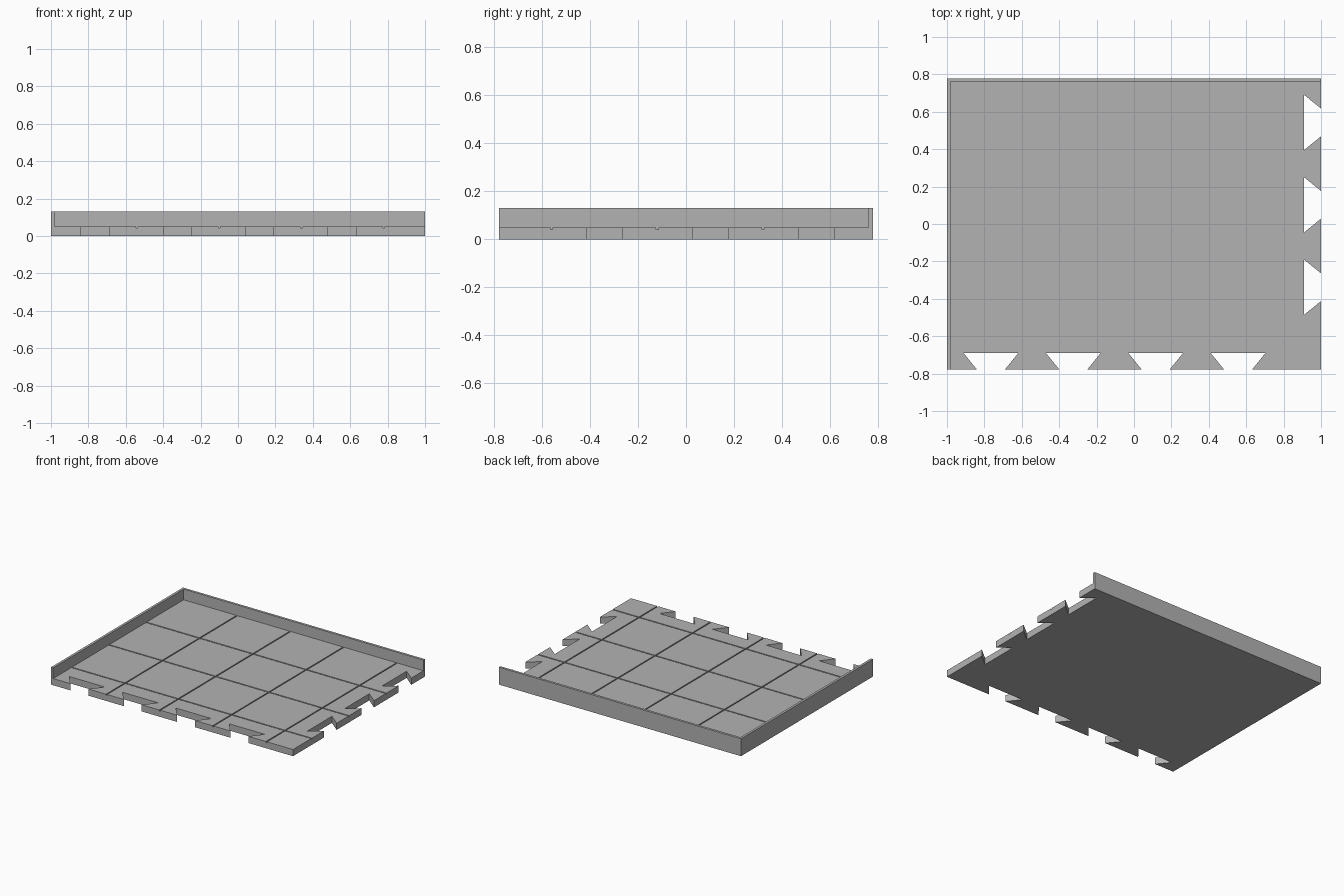
import bpy, bmesh

cube = bpy.data.objects.get("Cube")
if cube:
    bpy.data.objects.remove(cube, do_unlink=True)

HX, HY = 1.0, 0.779            # half width and half depth
WALL = 0.018                   # rim wall thickness
FLOOR_Z, WALL_Z = 0.05, 0.13
PITCH = 0.4405                 # tile spacing
GROOVE_W, GROOVE_BOTTOM = 0.009, 0.042
SOCKET_DEPTH, SOCKET_IN, SOCKET_OUT = 0.09, 0.147, 0.074

grey = bpy.data.materials.new("plain_grey")
grey.use_nodes = True
COLOUR = (0.45, 0.45, 0.45, 1)
grey.diffuse_color = COLOUR
grey.node_tree.nodes["Principled BSDF"].inputs["Base Color"].default_value = COLOUR


def prism(name, outline, z0, z1):
    """Extrude a flat outline from z0 to z1."""
    bm = bmesh.new()
    face = bm.faces.new([bm.verts.new((x, y, z0)) for x, y in outline])
    top = bmesh.ops.extrude_face_region(bm, geom=[face])["geom"]
    verts = [v for v in top if isinstance(v, bmesh.types.BMVert)]
    bmesh.ops.translate(bm, verts=verts, vec=(0, 0, z1 - z0))
    bmesh.ops.recalc_face_normals(bm, faces=bm.faces)
    mesh = bpy.data.meshes.new(name)
    bm.to_mesh(mesh)
    bm.free()
    mesh.materials.append(grey)
    obj = bpy.data.objects.new(name, mesh)
    bpy.context.collection.objects.link(obj)
    return obj


def cut(target, name, x0, x1, y0, y1):
    """Carve a shallow groove into the target with a hidden box."""
    box = prism(name, [(x0, y0), (x1, y0), (x1, y1), (x0, y1)],
                GROOVE_BOTTOM, FLOOR_Z + 0.05)
    box.hide_render = True
    box.hide_viewport = True
    mod = target.modifiers.new(name, "BOOLEAN")
    mod.operation, mod.solver, mod.object = "DIFFERENCE", "EXACT", box


# Floor outline: dovetail sockets along the front and then the left edge
outline = [(-HX, -HY)]
profile = [(-SOCKET_OUT, 0), (-SOCKET_IN, SOCKET_DEPTH),
           (SOCKET_IN, SOCKET_DEPTH), (SOCKET_OUT, 0)]
for i in range(4):
    centre = -0.765 + i * PITCH
    outline += [(centre + along, -HY + depth) for along, depth in profile]
outline.append((HX, -HY))
for i in range(3):
    centre = -0.338 + i * PITCH
    outline += [(HX - depth, centre + along) for along, depth in profile]
outline += [(HX, HY), (-HX, HY)]
floor = prism("tiled_floor", outline, 0, FLOOR_Z)

# Grooves between the tiles, stopping at the rim walls
inner_x, inner_y = -HX + WALL, HY - WALL
half = GROOVE_W / 2
for i in range(1, 5):
    x = inner_x + i * PITCH
    cut(floor, f"lengthwise_groove_{i}", x - half, x + half, -HY - 0.1, inner_y)
for i in range(1, 4):
    y = inner_y - i * PITCH
    cut(floor, f"crosswise_groove_{i}", inner_x, HX + 0.1, y - half, y + half)

# L-shaped rim along the back and the right edge
prism("rim_wall", [(-HX, -HY), (inner_x, -HY), (inner_x, inner_y),
                   (HX, inner_y), (HX, HY), (-HX, HY)], FLOOR_Z, WALL_Z)
